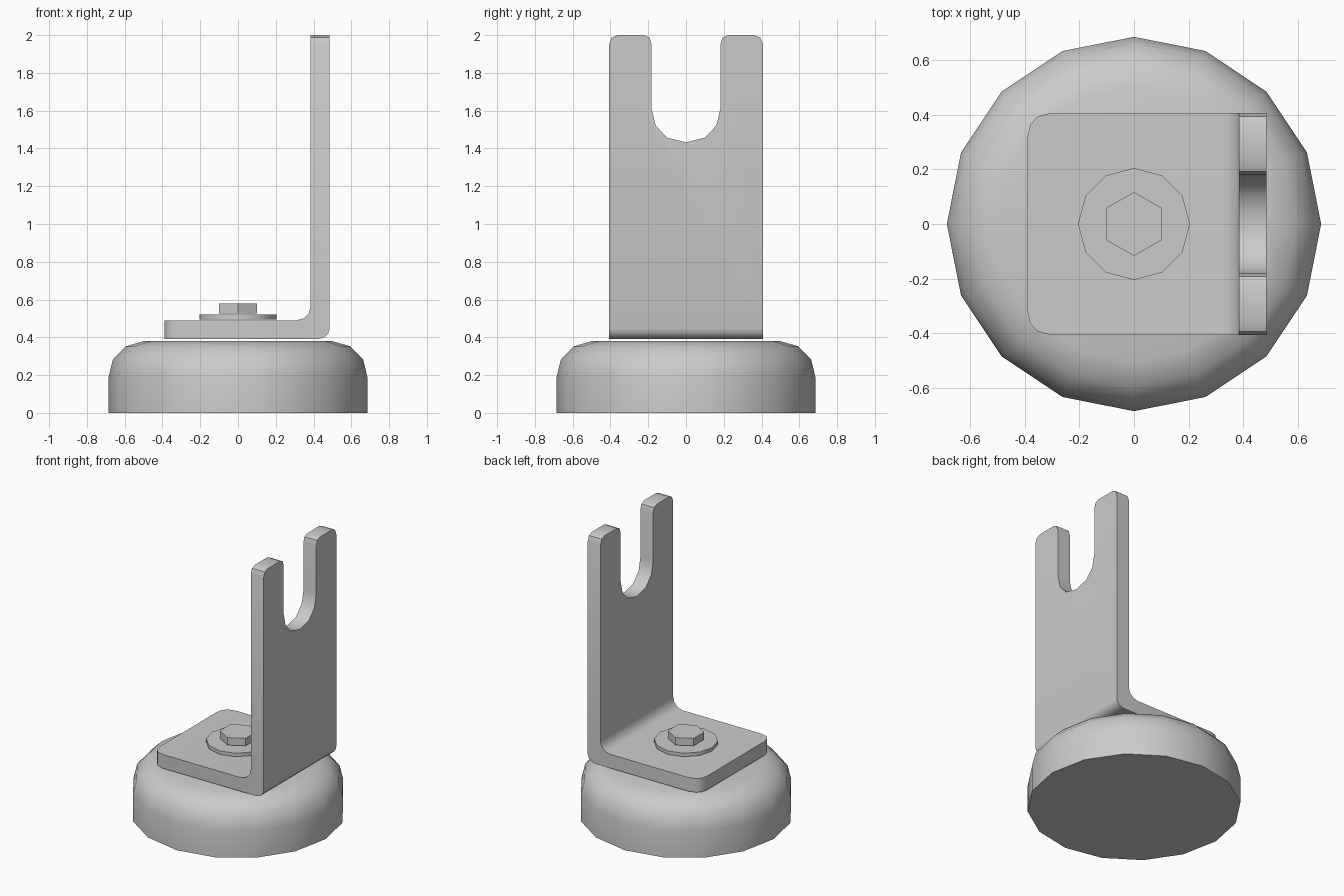
import bpy, bmesh, math
from collections import Counter

if "Cube" in bpy.data.objects:
    bpy.data.objects.remove(bpy.data.objects["Cube"])


def finish(name, bm, angle=None):
    bmesh.ops.remove_doubles(bm, verts=bm.verts, dist=1e-4)
    bmesh.ops.recalc_face_normals(bm, faces=bm.faces)
    me = bpy.data.meshes.new(name)
    bm.to_mesh(me)
    bm.free()
    ob = bpy.data.objects.new(name, me)
    bpy.context.collection.objects.link(ob)
    if angle:
        bpy.ops.object.select_all(action='DESELECT')
        ob.select_set(True)
        bpy.context.view_layer.objects.active = ob
        bpy.ops.object.shade_smooth_by_angle(angle=math.radians(angle))
    return ob


def lathe(name, profile, sides, start=0.0, angle=None):
    """Stack of (radius, z) rings, capped at both ends."""
    bm = bmesh.new()
    rings = []
    for r, z in profile:
        a = [start + 2 * math.pi * i / sides for i in range(sides)]
        rings.append([bm.verts.new((r * math.cos(t), r * math.sin(t), z)) for t in a])
    for lo, hi in zip(rings, rings[1:]):
        for i in range(sides):
            j = (i + 1) % sides
            bm.faces.new((lo[i], lo[j], hi[j], hi[i]))
    bm.faces.new(rings[0])
    bm.faces.new(rings[-1])
    return finish(name, bm, angle)


# Round base with a soft shoulder
lathe("base", [(.685, 0), (.685, .19), (.662, .285), (.595, .352), (.5, .38)], 16, angle=35)

# Washer and hex bolt head
lathe("washer", [(.205, .495), (.205, .52)], 12, angle=35)
lathe("bolt_head", [(.117, .527), (.117, .58)], 6, start=math.pi / 2)

# Bent bracket: each sheet point is a pair (inner side, outer side)
W, XI, XO, ZI, ZO = .407, .385, .485, .49, .392
foot = lambda x, y: ((x, y, ZI), (x, y, ZO))
wall = lambda y, z: ((XI, y, z), (XO, y, z))


def bend(k, y):
    t = k / 3 * math.pi / 2
    s, c = math.sin(t), math.cos(t)
    return ((XI - .075 + .075 * s, y, ZI + .075 - .075 * c),
            (XO - .055 + .055 * s, y, ZO + .055 - .055 * c))


half = [(-.302, W), (-.355, .392), (-.38, .363), (-.39, .32)]
sheet = [[bend(0, -W), bend(0, W)] + [foot(x, y) for x, y in half]
         + [foot(x, -y) for x, y in reversed(half)]]
for k in range(3):
    sheet.append([bend(k, -W), bend(k, W), bend(k + 1, W), bend(k + 1, -W)])

# Upright with rounded prongs and a U slot
prong = [(W, 1.95), (.393, 1.987), (.36, 2), (.222, 2), (.193, 1.987), (.182, 1.95),
         (.182, 1.61), (.161, 1.522), (.1, 1.457)]
sheet.append([bend(3, -W), bend(3, W)] + [wall(y, z) for y, z in prong]
             + [wall(0, 1.432)] + [wall(-y, z) for y, z in reversed(prong)])

bm = bmesh.new()
edges = [(p[i], p[(i + 1) % len(p)]) for p in sheet for i in range(len(p))]
uses = Counter(frozenset(e) for e in edges)
for poly in sheet:
    for side in (0, 1):
        bm.faces.new([bm.verts.new(p[side]) for p in poly])
for a, b in edges:
    if uses[frozenset((a, b))] == 1:
        bm.faces.new([bm.verts.new(v) for v in (a[0], b[0], b[1], a[1])])
finish("bracket", bm, 40)
